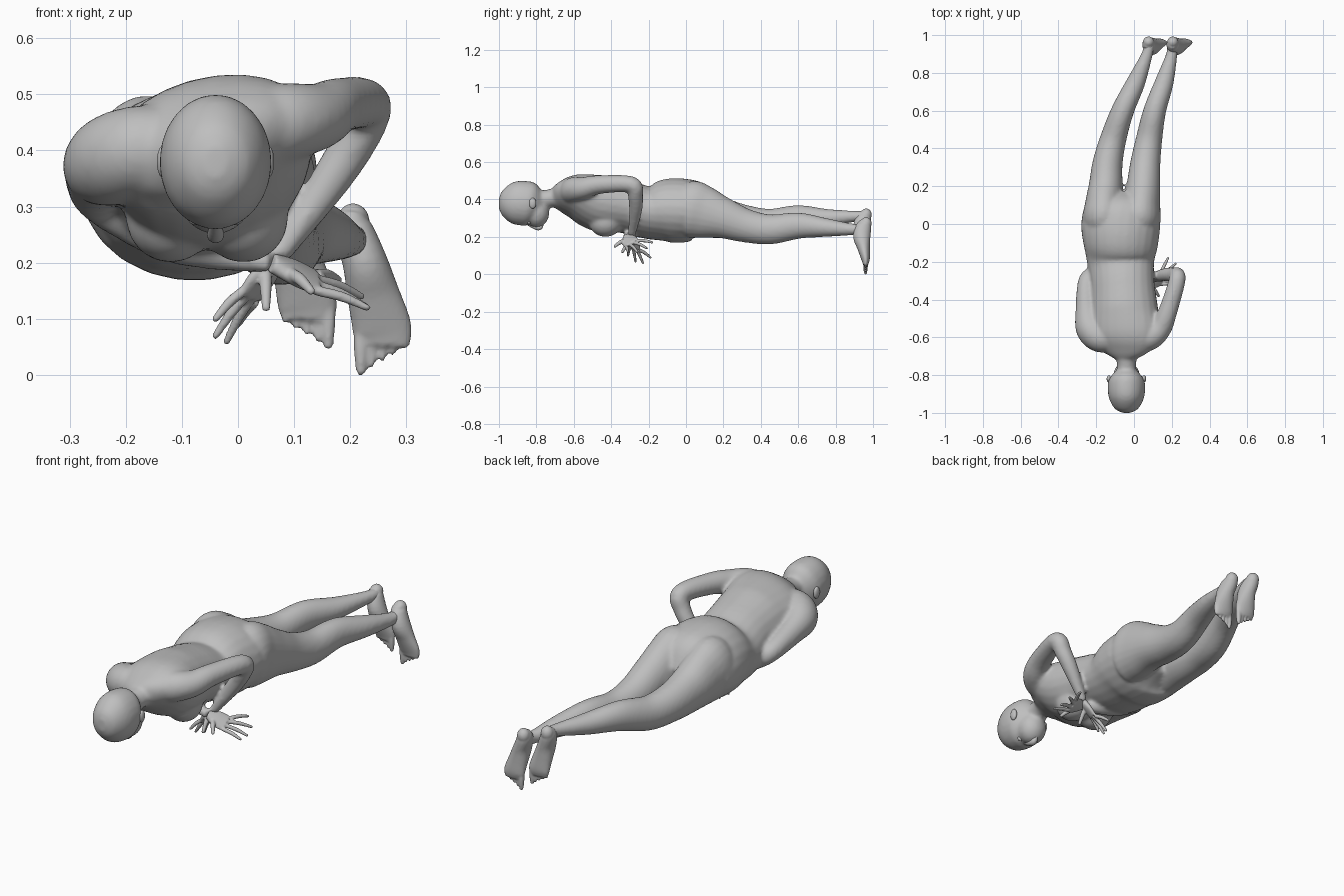
import bpy, bmesh, math
from mathutils import Vector, Matrix

if "Cube" in bpy.data.objects:
    bpy.data.objects.remove(bpy.data.objects["Cube"], do_unlink=True)

grey = bpy.data.materials.new("plain grey")
grey.use_nodes = True
shade = 0.52
colour = (shade, shade, shade, 1)
grey.diffuse_color = colour
grey.node_tree.nodes["Principled BSDF"].inputs["Base Color"].default_value = colour

SIDES = 24
STEPS = 5
SIDEWAYS = Vector((1, 0, 0))
UPWARD = Vector((0, 0, 1))


def spline(before, start, end, after, t):
    """Smooth interpolation between the rows start and end."""
    return [b + t * ((c - a) + t * (2 * a - 5 * b + 4 * c - d)
                     + t * t * (3 * b - a - 3 * c + d)) / 2
            for a, b, c, d in zip(before, start, end, after)]


def loft(bm, rows, side=SIDEWAYS, roll=0):
    """Skin elliptical rings; each row is x, y, z, half width, half depth.
    The roll in degrees fades out from the first ring to the last."""
    ends = [rows[0], *rows, rows[-1]]
    fine = []
    for i in range(len(rows) - 1):
        fine += [spline(*ends[i:i + 4], k / STEPS) for k in range(STEPS)]
    fine.append(rows[-1])
    centres = [Vector(row[:3]) for row in fine]
    last = len(fine) - 1
    rings = []
    for i, (x, y, z, width, depth) in enumerate(fine):
        along = (centres[min(i + 1, last)] - centres[max(i - 1, 0)]).normalized()
        twist = math.radians(roll) * (1 - i / last)
        across = Matrix.Rotation(-twist, 3, 'Y') @ side
        across = (across - along * across.dot(along)).normalized()
        up = along.cross(across)
        angles = [math.tau * k / SIDES for k in range(SIDES)]
        rings.append([bm.verts.new(centres[i] + across * width * math.cos(angle)
                                   + up * depth * math.sin(angle))
                      for angle in angles])
    faces = []
    for low, high in zip(rings, rings[1:]):
        for k in range(SIDES):
            n = (k + 1) % SIDES
            faces.append(bm.faces.new((low[k], low[n], high[n], high[k])))
    faces += [bm.faces.new(rings[0][::-1]), bm.faces.new(rings[-1])]
    bmesh.ops.recalc_face_normals(bm, faces=faces)


def tube(bm, rows, side):
    """Loft with round rings; each row is x, y, z, radius."""
    loft(bm, [(*row, row[-1]) for row in rows], side)


def ball(bm, centre, width, length, height):
    place = Matrix.Translation(centre) @ Matrix.Diagonal((width, length, height, 1))
    bmesh.ops.create_uvsphere(bm, u_segments=SIDES, v_segments=SIDES // 2,
                              radius=1, matrix=place)


def digit(bm, base, tip, thick):
    """Finger or toe with a round, narrower end."""
    base, tip = Vector(base), Vector(tip)
    end = thick * 0.7
    middle = (base + tip) / 2 + UPWARD * thick / 2
    tube(bm, [(*base, thick), (*middle, thick), (*tip, end)], (tip - base).orthogonal())
    ball(bm, tip, end, end, end)


def finish(name, bm, voxel, rounds):
    """Blend overlapping forms into one smooth skin."""
    mesh = bpy.data.meshes.new(name)
    bm.to_mesh(mesh)
    bm.free()
    mesh.materials.append(grey)
    obj = bpy.data.objects.new(name, mesh)
    bpy.context.scene.collection.objects.link(obj)
    skin = obj.modifiers.new("blend", 'REMESH')
    skin.mode = 'VOXEL'
    skin.voxel_size = voxel
    skin.use_smooth_shade = True
    relax = obj.modifiers.new("relax", 'SMOOTH')
    relax.factor = 0.5
    relax.iterations = rounds


body = bmesh.new()

# Torso, rolled so that one shoulder is higher
loft(body, [
    (-.05, -.71, .4, .06, .05), (-.05, -.66, .41, .15, .08),
    (-.05, -.58, .41, .19, .12), (-.05, -.46, .38, .18, .15),
    (-.06, -.32, .36, .17, .14), (-.07, -.2, .33, .18, .14),
    (-.07, -.1, .34, .2, .17), (-.07, 0, .34, .21, .17),
    (-.06, .07, .33, .19, .15), (-.06, .15, .3, .08, .07)], roll=22)
for x in (-.12, .01):
    ball(body, (x, -.43, .28), .08, .09, .08)

# Neck and head, face down, with a separate jaw form
HEAD_X = -.04
loft(body, [(HEAD_X, -.84, .39, .06, .06), (HEAD_X, -.76, .4, .05, .05),
            (HEAD_X, -.7, .41, .06, .05), (HEAD_X, -.63, .41, .1, .06)])
loft(body, [(HEAD_X, y, z, width, depth) for y, z, width, depth in (
    (-1, .38, .02, .03), (-.98, .38, .06, .07), (-.93, .38, .09, .11),
    (-.87, .38, .1, .12), (-.82, .37, .09, .11), (-.75, .35, .03, .03))])
ball(body, (HEAD_X, -.8, .33), .07, .07, .08)

# Legs share their sections; each has its own path of x and z
SECTIONS = [(-.06, .07, .09), (.02, .11, .15), (.1, .1, .14), (.2, .09, .11),
            (.32, .08, .09), (.45, .07, .08), (.6, .06, .07), (.75, .05, .05),
            (.9, .03, .03), (.96, .03, .03)]
PATHS = (
    [(-.14, .35), (-.16, .35), (-.16, .33), (-.15, .3), (-.14, .28),
     (-.11, .27), (-.06, .3), (.01, .3), (.07, .31), (.08, .31)],
    [(.02, .35), (.03, .35), (.04, .33), (.05, .3), (.06, .26),
     (.08, .24), (.11, .26), (.16, .25), (.2, .24), (.2, .25)])
for path in PATHS:
    loft(body, [(x, y, z, width, depth)
                for (x, z), (y, width, depth) in zip(path, SECTIONS)])

# Arms: one raised at the elbow, one folded below the chest
tube(body, [
    (.01, -.61, .43, .07), (.08, -.6, .45, .07), (.14, -.55, .46, .06),
    (.18, -.46, .48, .05), (.23, -.29, .48, .044), (.21, -.27, .42, .04),
    (.16, -.27, .34, .035), (.07, -.29, .21, .02)], SIDEWAYS - UPWARD)
tube(body, [
    (-.11, -.6, .41, .07), (-.18, -.6, .4, .08), (-.23, -.55, .38, .08),
    (-.25, -.46, .36, .06), (-.25, -.3, .32, .045), (-.2, -.27, .28, .04),
    (-.1, -.28, .23, .035), (.06, -.32, .2, .02)], UPWARD)
finish("body", body, .009, 8)

# Face: nose, lips, lids and ears
face = bmesh.new()
tube(face, [(HEAD_X, -.86, .28, .01), (HEAD_X, -.79, .25, .016),
            (HEAD_X, -.77, .27, .01)], SIDEWAYS)
ball(face, (HEAD_X, -.76, .28), .02, .01, .01)
for s in (-1, 1):
    ball(face, (HEAD_X + s * .035, -.84, .28), .016, .01, .014)
    ball(face, (HEAD_X + s * .093, -.82, .38), .012, .02, .03)
finish("face_and_ears", face, .004, 4)


def hand(name, wrist, knuckles, tips, thumb):
    """Palm between wrist and knuckle line, with four fingers and a thumb."""
    bm = bmesh.new()
    wrist, first, last = Vector(wrist), Vector(knuckles[0]), Vector(knuckles[1])
    line = last - first
    mid = (first + last) / 2
    half = line.length / 2 + .008
    loft(bm, [(*wrist, .02, .017), (*wrist.lerp(mid, .5), half, .016),
              (*mid, half, .012)], line)
    for i, tip in enumerate(tips):
        digit(bm, first + line * i / 3, tip, .009)
    digit(bm, wrist.lerp(first, .35), thumb, .011)
    finish(name, bm, .004, 3)


hand("left_hand", (.07, -.29, .21), ((.01, -.3, .15), (.03, -.25, .13)),
     [(-.04, -.31, .1), (-.04, -.27, .07), (-.02, -.23, .06), (0, -.19, .09)],
     (.05, -.34, .12))
hand("right_hand", (.06, -.32, .2), ((.14, -.32, .15), (.14, -.26, .18)),
     [(.23, -.31, .12), (.23, -.26, .12), (.22, -.21, .14), (.18, -.18, .17)],
     (.13, -.38, .15))


def foot(name, x, heel, lean, s):
    """Hanging foot, toes down; s points to the little toe."""
    bm = bmesh.new()
    loft(bm, [(x + lean * drift, y, heel - drop, width, depth)
              for drift, y, drop, width, depth in (
                  (0, .95, -.01, .02, .02), (0, .95, .02, .034, .04),
                  (.4, .94, .08, .04, .046), (.7, .95, .14, .047, .034),
                  (1, .96, .2, .053, .023), (1, .96, .23, .047, .014))])
    ball(bm, (x, .963, heel - .01), .03, .03, .034)
    for i in range(5):
        across = x + lean + s * .019 * (i - 2)
        rise = .011 * i
        digit(bm, (across, .96, heel - .21 + rise / 2),
              (across, .96, heel - .274 + rise), .009 if i else .013)
    finish(name, bm, .005, 3)


foot("left_foot", .205, .282, .052, 1)
foot("right_foot", .077, .328, .046, -1)
